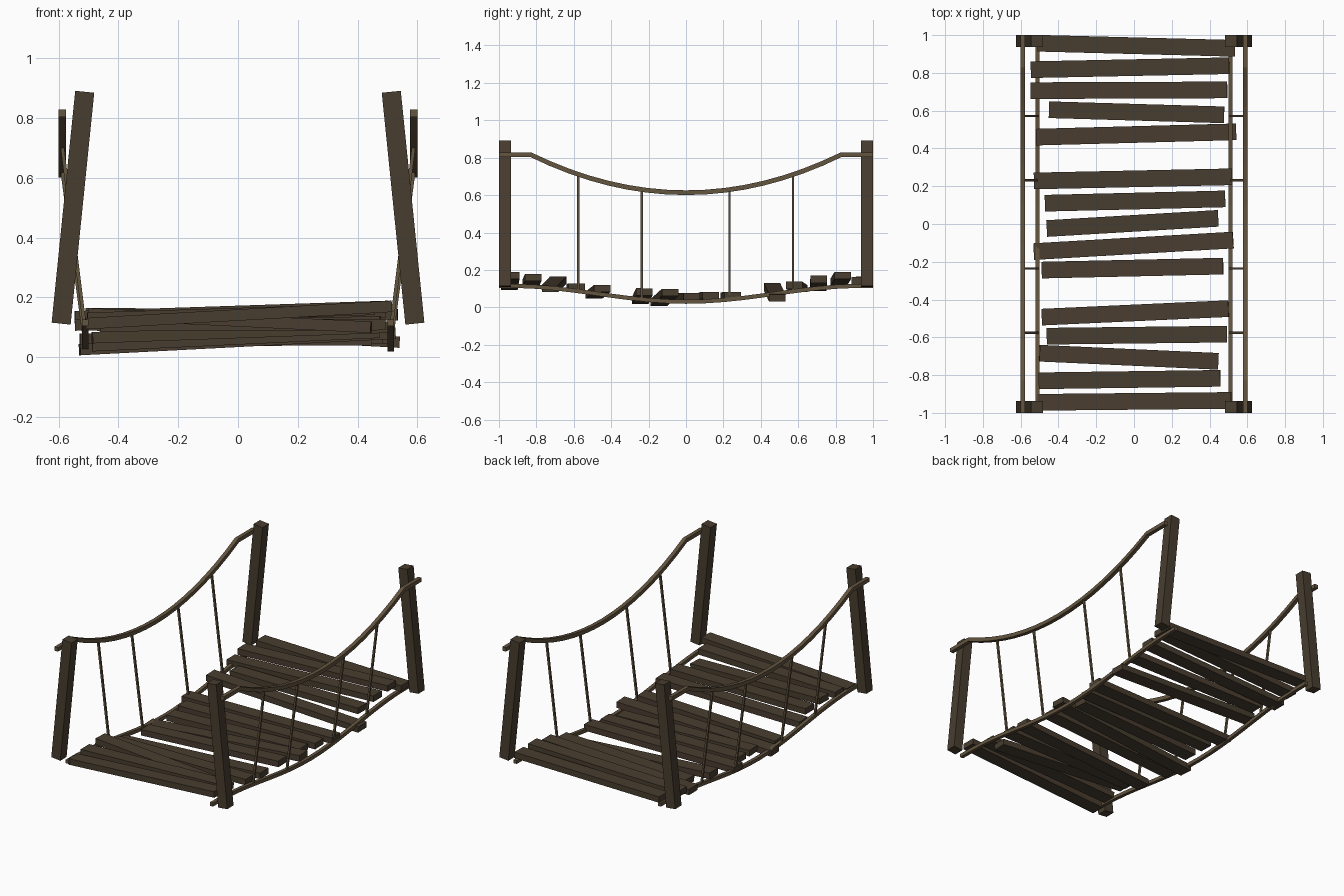
import bpy, bmesh, math
from mathutils import Vector, Matrix

if "Cube" in bpy.data.objects:
    bpy.data.objects.remove(bpy.data.objects["Cube"])


def material(name, rgb):
    m = bpy.data.materials.new(name)
    m.diffuse_color = (*rgb, 1)
    m.use_nodes = True
    m.node_tree.nodes["Principled BSDF"].inputs["Base Color"].default_value = m.diffuse_color
    return m


wood = material("dark_wood", (0.066, 0.047, 0.029))
rope = material("rope_fibre", (0.125, 0.089, 0.050))


def finish(name, bm, mat):
    bmesh.ops.recalc_face_normals(bm, faces=bm.faces)
    mesh = bpy.data.meshes.new(name)
    bm.to_mesh(mesh)
    bm.free()
    mesh.materials.append(mat)
    obj = bpy.data.objects.new(name, mesh)
    bpy.context.collection.objects.link(obj)
    return obj


def beam(name, a, b, side, width, depth, mat):
    """Box running from a to b; width is measured along the side direction."""
    a, b = Vector(a), Vector(b)
    x = (b - a).normalized()
    s = Vector(side)
    s = (s - x * s.dot(x)).normalized()
    t = x.cross(s)
    frame = Matrix((x * (b - a).length, s * width, t * depth)).transposed().to_4x4()
    frame.translation = (a + b) / 2
    bm = bmesh.new()
    bmesh.ops.create_cube(bm, size=1, matrix=frame)
    return finish(name, bm, mat)


def cable(name, x, path, size):
    """Square section swept along (y, z) points at constant x."""
    bm = bmesh.new()
    rings = []
    h = size / 2
    for i, (y, z) in enumerate(path):
        p, q = path[max(i - 1, 0)], path[min(i + 1, len(path) - 1)]
        d = Vector((q[0] - p[0], q[1] - p[1])).normalized()
        ring = [bm.verts.new((x + u * h, y - d.y * v * h, z + d.x * v * h))
                for u, v in ((-1, -1), (1, -1), (1, 1), (-1, 1))]
        if rings:
            for k in range(4):
                n = (k + 1) % 4
                bm.faces.new((rings[-1][k], rings[-1][n], ring[n], ring[k]))
        rings.append(ring)
    bm.faces.new(rings[0])
    bm.faces.new(rings[-1])
    return finish(name, bm, rope)


def rail_z(y):
    return 0.613 + 0.203 * min(1, abs(y) / 0.83) ** 2


def deck_z(y):
    return 0.0725 - 0.0425 * math.cos(math.pi * min(1, abs(y) / 0.95))


# Rope paths: flat at the posts, sagging in the middle
STEPS = 16
rail_path = [(-1, rail_z(1))] + [(y, rail_z(y)) for y in
             (-0.83 + 1.66 * i / STEPS for i in range(STEPS + 1))] + [(1, rail_z(1))]
deck_path = [(y, deck_z(y)) for y in (-1 + 2 * i / 20 for i in range(21))]

for s, side in ((-1, "left"), (1, "right")):
    cable(f"{side}_hand_rope", s * 0.589, rail_path, 0.025)
    cable(f"{side}_deck_rope", s * 0.511, deck_path, 0.022)
    # Thin hangers joining hand rope to deck rope
    for i, y in enumerate((-0.576, -0.236, 0.232, 0.572)):
        beam(f"{side}_hanger_{i + 1}", (s * 0.511, y, deck_z(y)),
             (s * 0.589, y, rail_z(y)), (0, 1, 0), 0.012, 0.012, rope)
    # Corner posts leaning inward
    for e, end in ((-1, "front"), (1, "back")):
        beam(f"{end}_{side}_post", (s * 0.592, e * 0.968, 0.112),
             (s * 0.513, e * 0.968, 0.888), (0, 1, 0), 0.064, 0.064, wood)

# Uneven planks: left x, y, z then right x, y, z of the centre line
planks = [
    (-0.51, 0.957, 0.145, 0.535, 0.930, 0.142),
    (-0.546, 0.817, 0.135, 0.504, 0.838, 0.17),
    (-0.546, 0.706, 0.107, 0.493, 0.710, 0.15),
    (-0.45, 0.605, 0.10, 0.477, 0.578, 0.118),
    (-0.52, 0.460, 0.11, 0.54, 0.488, 0.05),
    (-0.53, 0.228, 0.06, 0.52, 0.250, 0.064),
    (-0.472, 0.110, 0.06, 0.483, 0.133, 0.064),
    (-0.462, -0.024, 0.055, 0.446, 0.030, 0.058),
    (-0.53, -0.146, 0.025, 0.525, -0.085, 0.08),
    (-0.488, -0.244, 0.038, 0.472, -0.223, 0.083),
    (-0.488, -0.493, 0.065, 0.50, -0.448, 0.10),
    (-0.462, -0.594, 0.105, 0.493, -0.583, 0.109),
    (-0.50, -0.684, 0.145, 0.446, -0.727, 0.10),
    (-0.504, -0.830, 0.13, 0.457, -0.817, 0.16),
    (-0.51, -0.944, 0.112, 0.515, -0.934, 0.17),
]
for i, p in enumerate(planks):
    beam(f"plank_{i + 1}", p[:3], p[3:], (0, 1, 0), 0.088, 0.038, wood)
